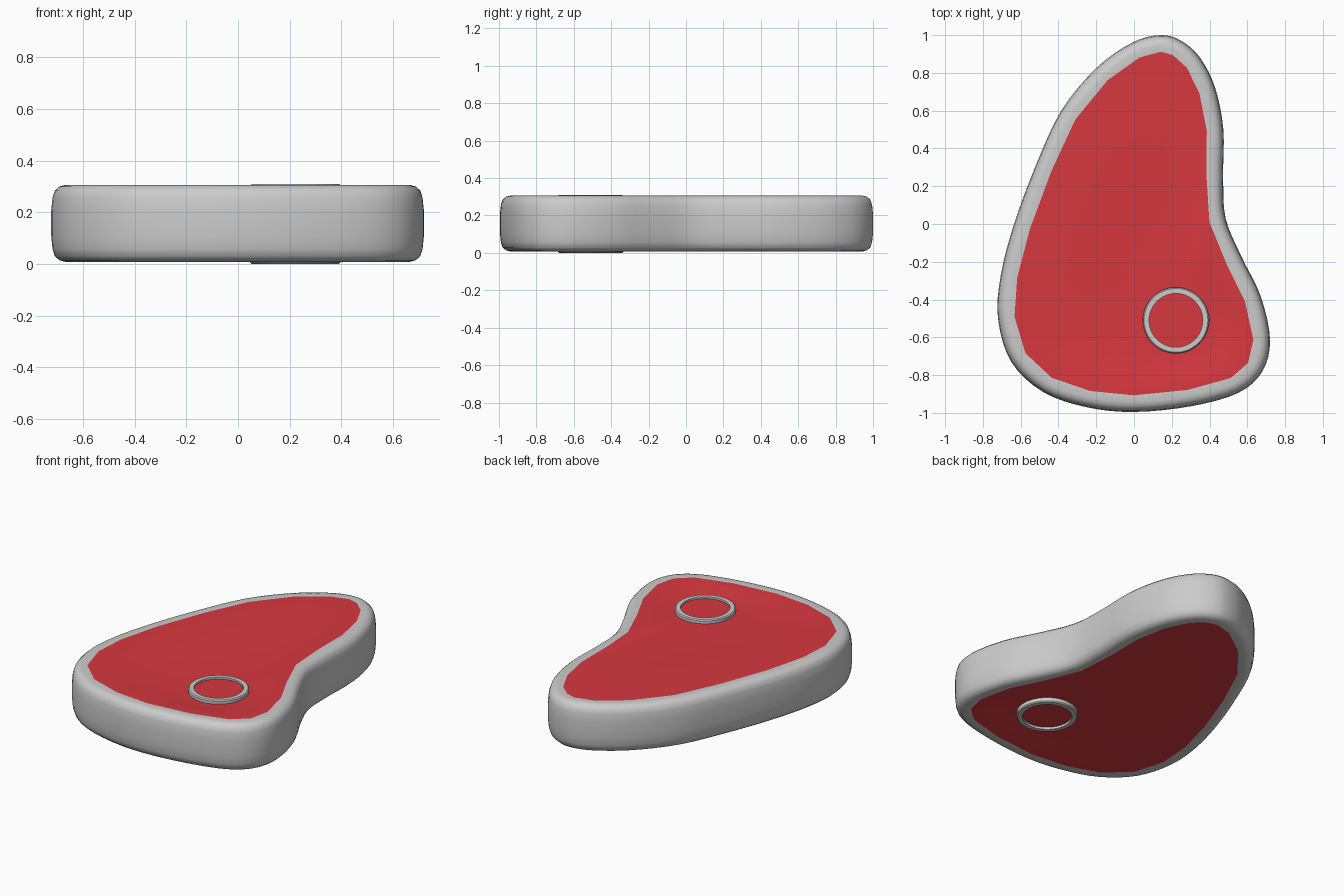
import bpy, bmesh, math
from mathutils import Vector

if "Cube" in bpy.data.objects:
    bpy.data.objects.remove(bpy.data.objects["Cube"])

MID, HALF = 0.157, 0.149
SUB = 4
BONE = Vector((0.222, -0.51))
BONE_OUT, BONE_IN = 0.175, 0.142

# outline of the steak, counter-clockwise seen from above
OUTLINE = [Vector(p) for p in (
    (0.14, 1.0), (-0.01, 0.96), (-0.2, 0.825), (-0.385, 0.6), (-0.52, 0.31),
    (-0.635, 0.0), (-0.705, -0.27), (-0.72, -0.5), (-0.65, -0.73), (-0.48, -0.89),
    (-0.25, -0.97), (0.0, -0.995), (0.3, -0.965), (0.55, -0.895), (0.68, -0.78),
    (0.72, -0.61), (0.67, -0.38), (0.57, -0.175), (0.485, 0.03), (0.472, 0.25),
    (0.473, 0.5), (0.43, 0.72), (0.35, 0.88), (0.25, 0.97))]


def smooth_loop(pts):
    out, n = [], len(pts)
    for i in range(n):
        a, b, c, d = (pts[(i + k) % n] for k in (-1, 0, 1, 2))
        for s in range(SUB):
            t = s / SUB
            out.append(0.5 * (2 * b + (c - a) * t + (2 * a - 5 * b + 4 * c - d) * t * t
                              + (3 * b - a - 3 * c + d) * t ** 3))
    return out


def inset(loop, dist):
    out, n = [], len(loop)
    for i, p in enumerate(loop):
        t = (loop[(i + 1) % n] - loop[i - 1]).normalized()
        out.append(p + Vector((-t.y, t.x)) * dist)
    return out


def facet(loop):
    # straight runs between the main outline points
    n = len(loop)
    return [loop[i - i % SUB].lerp(loop[(i - i % SUB + SUB) % n], (i % SUB) / SUB)
            for i in range(n)]


def loft(name, rings, mat=None, cap=False, closed=False):
    # skin a list of (loop, z) rings
    bm = bmesh.new()
    vs = [[bm.verts.new((p.x, p.y, z)) for p, z in zip(loop, zs)] for loop, zs in rings]
    n = len(vs[0])
    pairs = list(zip(vs, vs[1:])) + ([(vs[-1], vs[0])] if closed else [])
    for a, b in pairs:
        for i in range(n):
            j = (i + 1) % n
            bm.faces.new((a[i], a[j], b[j], b[i]))
    if cap:
        bm.faces.new(vs[-1])
        bm.faces.new(vs[0][::-1])
    bmesh.ops.recalc_face_normals(bm, faces=bm.faces)
    me = bpy.data.meshes.new(name)
    bm.to_mesh(me)
    bm.free()
    ob = bpy.data.objects.new(name, me)
    bpy.context.collection.objects.link(ob)
    if mat:
        me.materials.append(mat)
    bpy.ops.object.select_all(action='DESELECT')
    ob.select_set(True)
    bpy.context.view_layer.objects.active = ob
    bpy.ops.object.shade_smooth_by_angle(angle=math.radians(35))
    return ob


def flat(loop, z):
    return loop, [z] * len(loop)


def circle(r, n=48):
    return [BONE + Vector((math.cos(a), math.sin(a))) * r
            for a in (math.tau * i / n for i in range(n))]


red = bpy.data.materials.new("meat_red")
red.diffuse_color = (0.68, 0.04, 0.05, 1)
red.use_nodes = True
red.node_tree.nodes["Principled BSDF"].inputs["Base Color"].default_value = red.diffuse_color

edge = smooth_loop(OUTLINE)
meat_edge = facet(inset(edge, 0.088))

# fat rim with rounded edges, from the top meat border to the bottom one
half = [(0.055, HALF), (0.032, HALF - 0.006), (0.014, HALF - 0.022),
        (0.005, HALF - 0.05), (0.0, 0.05)]
profile = half + [(d, -h) for d, h in reversed(half)]
rings = [flat(inset(edge, d), MID + h) for d, h in profile]
lip = HALF - 0.002
loft("fat_rim", [flat(meat_edge, MID + lip)] + rings + [flat(meat_edge, MID - lip)])

# meat faces, gently dished towards the bone
hub = [BONE + (p - BONE).normalized() * (BONE_OUT - 0.015) for p in meat_edge]
for name, side in (("meat_top", 1), ("meat_bottom", -1)):
    rings = []
    for k in range(11):
        t = k / 10
        dip = 0.018 * t * t * (3 - 2 * t)
        rings.append(flat([a.lerp(b, t) for a, b in zip(meat_edge, hub)],
                          MID + side * (lip - dip)))
    ob = loft(name, rings, red)
    if (ob.data.polygons[0].normal.z > 0) != (side > 0):
        ob.data.flip_normals()

# round bone running through the steak, with a red core
TOP, BOT, B = 0.31, 0.0, 0.006
loft("bone_ring", [flat(circle(r), z) for r, z in (
    (BONE_OUT, BOT + B), (BONE_OUT, TOP - B), (BONE_OUT - B, TOP), (BONE_IN, TOP),
    (BONE_IN, BOT), (BONE_OUT - B, BOT))], closed=True)
loft("bone_marrow", [flat(circle(BONE_IN), 0.014), flat(circle(BONE_IN), 0.298)], red, cap=True)
